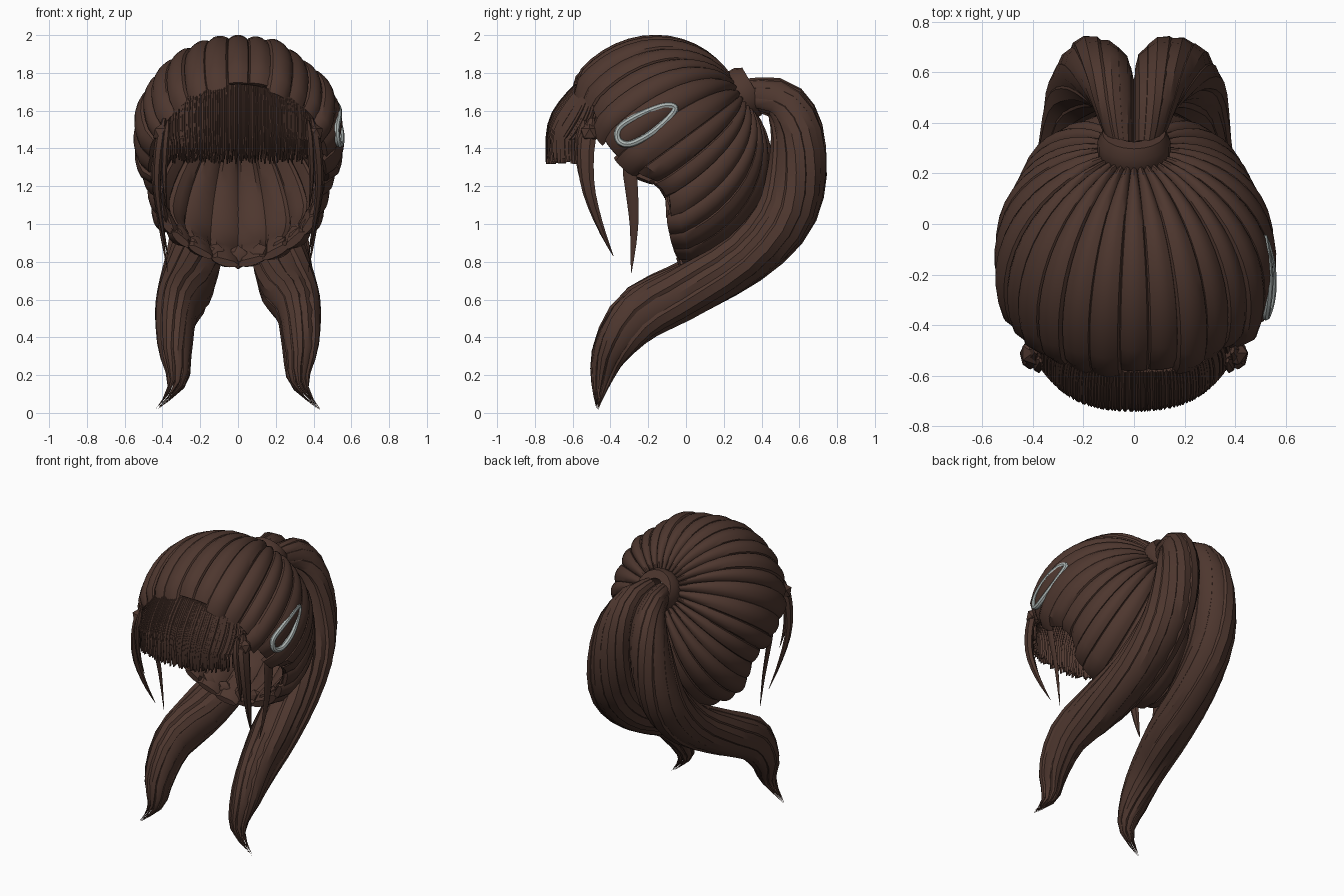
import bpy, bmesh, math, random
from mathutils import Vector

random.seed(4)
if "Cube" in bpy.data.objects:
    bpy.data.objects.remove(bpy.data.objects["Cube"])


def material(name, rgb):
    m = bpy.data.materials.new(name)
    m.use_nodes = True
    m.diffuse_color = (*rgb, 1)
    bsdf = m.node_tree.nodes["Principled BSDF"]
    bsdf.inputs["Base Color"].default_value = (*rgb, 1)
    bsdf.inputs["Roughness"].default_value = 0.7
    return m


BROWN = material("dark brown hair", (0.076, 0.038, 0.028))
GREY = material("pale grey clip", (0.42, 0.47, 0.46))


def curve(pts, t, closed=False):
    """Smooth curve through points, t from 0 to 1."""
    n = len(pts)
    f = t * (n if closed else n - 1)
    i = math.floor(f) if closed else min(int(f), n - 2)
    f -= i

    def at(k):
        return Vector(pts[k % n] if closed else pts[max(0, min(n - 1, k))])
    a, b, c, d = at(i - 1), at(i), at(i + 1), at(i + 2)
    return (b * 2 + (c - a) * f + (a * 2 - b * 5 + c * 4 - d) * f ** 2
            + (b * 3 - a - c * 3 + d) * f ** 3) * 0.5


def skin(bm, rings, loop=False):
    """Bridge rings of points into a closed strand."""
    vs = [[bm.verts.new(p) for p in r] for r in rings]
    n = len(vs[0])
    pairs = list(zip(vs, vs[1:])) + ([(vs[-1], vs[0])] if loop else [])
    for a, b in pairs:
        for k in range(n):
            bm.faces.new((a[k], a[(k + 1) % n], b[(k + 1) % n], b[k]))
    if not loop:
        bm.faces.new(vs[0][::-1])
        bm.faces.new(vs[-1])


def finish(bm, name, mat):
    bmesh.ops.recalc_face_normals(bm, faces=bm.faces[:])
    me = bpy.data.meshes.new(name)
    bm.to_mesh(me)
    bm.free()
    me.materials.append(mat)
    ob = bpy.data.objects.new(name, me)
    bpy.context.collection.objects.link(ob)
    bpy.ops.object.select_all(action="DESELECT")
    ob.select_set(True)
    bpy.context.view_layer.objects.active = ob
    bpy.ops.object.shade_smooth_by_angle(angle=math.radians(35))


def lock(bm, pts, wide, thick, side, steps=10, sides=6):
    """Lock tapering at both ends; side is the direction of its width."""
    rings = []
    for i in range(steps):
        t = i / (steps - 1)
        p = curve(pts, t)
        tan = curve(pts, min(1, t + 0.02)) - curve(pts, max(0, t - 0.02))
        nrm = tan.cross(side).normalized()
        s = max(0.03, min(1, 0.3 + 4 * t) * (1 - t ** 2))
        rings.append([p + side * wide * s * math.cos(a) + nrm * thick * s * math.sin(a)
                      for a in (math.tau * k / sides for k in range(sides))])
    skin(bm, rings)


# Scalp strands, sweeping from the hairline to the tie
CENTRE, KNOT = Vector((0, -0.1, 1.4)), Vector((0, 0.27, 1.67))
half = [(0.2, -0.58, 1.71), (0.36, -0.51, 1.60), (0.45, -0.45, 1.45), (0.48, -0.3, 1.28),
        (0.46, -0.12, 1.18), (0.40, -0.09, 0.99), (0.25, -0.05, 0.85)]
hairline = ([(0, -0.6, 1.74)] + half + [(0, 0, 0.765)]
            + [(-x, y, z) for x, y, z in reversed(half)])


def scalp(u, v, lift):
    a, b = KNOT - CENTRE, curve(hairline, u % 1, True) - CENTRE
    bulge = 0.033 + 0.015 * math.cos(math.tau * u)
    r = a.length + (b.length - a.length) * v + bulge * math.sin(math.pi * v)
    return CENTRE + a.normalized().slerp(b.normalized(), v) * (r + lift)


COUNT, STEPS = 29, 15
bm = bmesh.new()
for k in range(COUNT):
    rings = []
    bump = random.uniform(-0.012, 0.012)
    reach = random.uniform(0.98, 1.03)
    spread = random.uniform(0.54, 0.66) / COUNT
    u0 = k / COUNT
    low = 0.5 - 0.5 * math.cos(math.tau * u0)
    for i in range(STEPS):
        v = 0.1 + (reach - 0.1) * i / (STEPS - 1)
        end = 0.35 if i == STEPS - 1 else 1
        deep = 0.03 + 0.04 * low * max(0, v - 0.75) * 4
        ring = []
        for s in (-1, -0.75, -0.35, 0, 0.35, 0.75, 1):
            out = -0.022 + (0.045 * math.sqrt(1 - s * s) + bump * v) * end
            ring.append(scalp(u0 + s * spread, v, out))
        for s in (0.6, 0, -0.6):
            ring.append(scalp(u0 + s * spread, v, -0.02 - deep * end * (1 - 0.3 * s * s)))
        rings.append(ring)
    skin(bm, rings)
finish(bm, "scalp_hair", BROWN)

# Rolled lock ends along the inside of the nape
bm = bmesh.new()
for k in range(13):
    u = 0.34 + 0.32 * k / 12
    p = scalp(u, 0.96, -0.045)
    side = (scalp(u + 0.01, 0.97, 0) - scalp(u - 0.01, 0.97, 0)).normalized()
    tall = random.uniform(0.045, 0.065)
    ball = bmesh.ops.create_icosphere(bm, subdivisions=1, radius=1)["verts"]
    for w in ball:
        x, y, z = w.co
        w.co = p + side * x * 0.065 + Vector((0, y * 0.04, z * tall))
finish(bm, "nape_curls", BROWN)

# Fringe of thin blades in two layers
bm = bmesh.new()
for layer, count in ((0, 64), (1, 46)):
    for k in range(count):
        x = -0.385 + 0.77 * (k + 0.5) / count + random.uniform(-0.004, 0.004)
        y = -0.733 + 0.5 * x ** 2 + 5 * x ** 4 + 0.018 * layer
        top = 1.74 - 0.9 * x * x
        tip = 1.33 + random.uniform(-0.012, 0.02)
        path = [(x * 0.97, y + 0.155 - 0.4 * x * x, top), (x, y + 0.08, top - 0.08),
                (x, y + 0.02, top - 0.18), (x * 0.98, y, 1.44),
                (x * 0.97 + random.uniform(-0.006, 0.006), y + 0.003, tip)]
        rings = []
        for i in range(8):
            t = i / 7
            p = curve(path, t)
            w = 0.0095 if t < 0.8 else 0.0095 - 0.03 * (t - 0.8)
            rings.append([p + Vector(o) for o in
                          ((-w, 0, 0), (0, -0.012, 0), (w, 0, 0), (0, 0.012, 0))])
        skin(bm, rings)
finish(bm, "fringe", BROWN)

# Loose locks framing the face
for sx, label in ((1, "left"), (-1, "right")):
    bm = bmesh.new()
    depth = Vector((0.25 * sx, 1, 0)).normalized()
    lock(bm, [(sx * 0.39, -0.50, 1.56), (sx * 0.42, -0.53, 1.40), (sx * 0.43, -0.52, 1.2),
              (sx * 0.405, -0.46, 1.0), (sx * 0.37, -0.385, 0.83)], 0.05, 0.025, depth, 12)
    lock(bm, [(sx * 0.37, -0.54, 1.55), (sx * 0.385, -0.56, 1.4), (sx * 0.39, -0.54, 1.22),
              (sx * 0.375, -0.5, 1.08)], 0.035, 0.02, depth)
    lock(bm, [(sx * 0.45, -0.31, 1.36), (sx * 0.44, -0.29, 1.2), (sx * 0.41, -0.275, 0.98),
              (sx * 0.37, -0.29, 0.74)], 0.04, 0.015, depth)
    finish(bm, label + "_face_locks", BROWN)
    bm = bmesh.new()
    knob = bmesh.ops.create_icosphere(bm, subdivisions=1, radius=0.055)["verts"]
    bmesh.ops.translate(bm, verts=knob, vec=(sx * 0.40, -0.51, 1.48))
    finish(bm, label + "_lock_root", BROWN)

# Band of hair around the knot
bm = bmesh.new()
axis = Vector((0, 0.86, 0.5))
up = axis.cross(Vector((1, 0, 0)))
rings = []
for k in range(20):
    a = math.tau * k / 20
    rad = Vector((1, 0, 0)) * math.cos(a) + up * math.sin(a)
    rings.append([Vector((0, 0.30, 1.685)) + rad * r + axis * h for r, h in
                  ((0.07, -0.07), (0.125, -0.07), (0.145, -0.03), (0.145, 0.03),
                   (0.125, 0.07), (0.07, 0.07))])
skin(bm, rings, True)
finish(bm, "hair_tie", BROWN)

# Twin tails: x, y, z, half width, half depth along the path
tail = [(0.05, 0.32, 1.69, 0.06, 0.08), (0.09, 0.50, 1.655, 0.10, 0.11),
        (0.13, 0.59, 1.50, 0.135, 0.135), (0.165, 0.59, 1.25, 0.155, 0.155),
        (0.20, 0.51, 1.02, 0.16, 0.155), (0.23, 0.30, 0.81, 0.16, 0.145),
        (0.275, 0.0, 0.645, 0.155, 0.15), (0.325, -0.25, 0.52, 0.12, 0.15),
        (0.33, -0.40, 0.33, 0.10, 0.11), (0.32, -0.455, 0.15, 0.06, 0.06),
        (0.44, -0.47, 0.01, 0.004, 0.004)]
TAIL_STRANDS = 9
for sx, label in ((1, "left"), (-1, "right")):
    bm = bmesh.new()
    for k in range(TAIL_STRANDS):
        rings = []
        last = random.uniform(0.955, 1)
        puff = random.uniform(0.93, 1.08)
        for i in range(25):
            t = last * i / 24
            x, y, z, hx, hn = curve(tail, t)
            d = curve(tail, min(1, t + 0.01)) - curve(tail, max(0, t - 0.01))
            nrm = Vector((0, -d[2], d[1])).normalized()
            a = math.tau * k / TAIL_STRANDS + 2.2 * t
            wide = Vector((hx, 0, 0))
            radial = (wide * math.cos(a) + nrm * hn * math.sin(a)) * puff
            around = nrm * hn * math.cos(a) - wide * math.sin(a)
            thin = max(0.04, 1 - (i / 24) ** 8)
            ring = []
            for b in range(8):
                c = math.tau * b / 8
                p = (Vector((x, y, z)) + radial * (0.64 + 0.36 * thin * math.cos(c))
                     + around * 0.45 * thin * math.sin(c))
                ring.append((max(p.x, -0.004) * sx, p.y, max(p.z, 0)))
            rings.append(ring)
        skin(bm, rings)
    finish(bm, label + "_tail", BROWN)

# Teardrop hair clip, lying over the left side
outline = [(-0.07, 1.625), (-0.068, 1.59), (-0.17, 1.49), (-0.29, 1.425), (-0.355, 1.44),
           (-0.355, 1.505), (-0.27, 1.565), (-0.14, 1.62)]
bm = bmesh.new()
rings = []
for k in range(40):
    y, z = curve(outline, k / 40, True)
    d = curve(outline, (k + 0.2) / 40, True) - curve(outline, k / 40, True)
    across = Vector((0, -d.y, d.x)).normalized()
    x = 0.543 - 0.9 * (y + 0.2) ** 2 - 0.1 * (z - 1.5)
    rings.append([Vector((x, y, z)) + (across * math.cos(a) + Vector((1, 0, 0)) * math.sin(a)) * 0.018
                  for a in (math.tau * j / 8 for j in range(8))])
skin(bm, rings, True)
finish(bm, "hair_clip", GREY)
